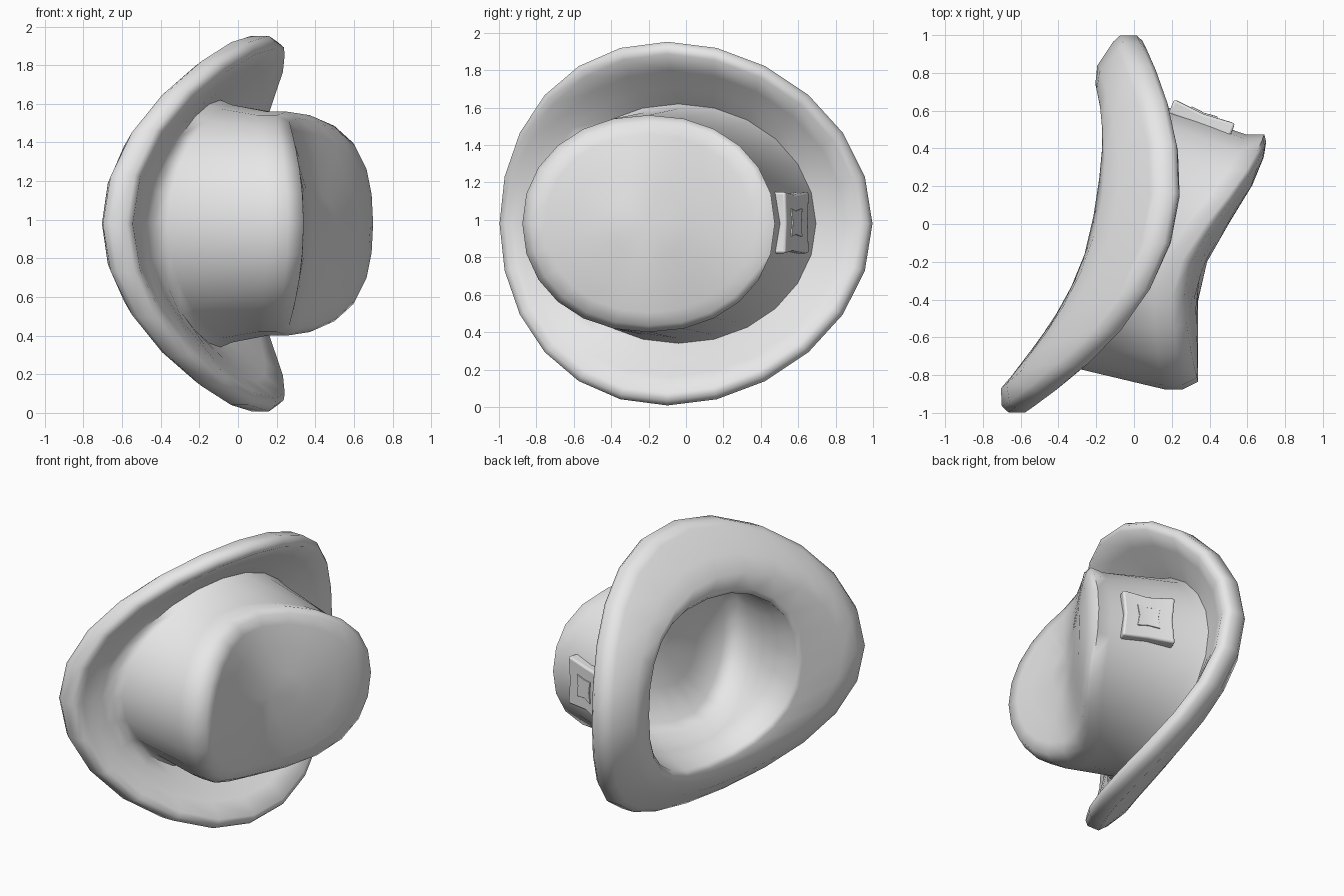
import bpy
import bmesh
from math import cos, sin, pi, radians, copysign
from mathutils import Vector

if "Cube" in bpy.data.objects:
    bpy.data.objects.remove(bpy.data.objects["Cube"], do_unlink=True)

SEGMENTS = 24
MID_Z = 0.98

grey = bpy.data.materials.new("light_grey")
grey.use_nodes = True
grey.diffuse_color = (0.8, 0.8, 0.8, 1)
grey.node_tree.nodes["Principled BSDF"].inputs["Base Color"].default_value = grey.diffuse_color


def finish(bm, name, angle):
    """Turn a bmesh into a smooth shaded grey object."""
    bmesh.ops.recalc_face_normals(bm, faces=bm.faces)
    mesh = bpy.data.meshes.new(name)
    bm.to_mesh(mesh)
    bm.free()
    mesh.materials.append(grey)
    obj = bpy.data.objects.new(name, mesh)
    bpy.context.collection.objects.link(obj)
    bpy.ops.object.select_all(action='DESELECT')
    obj.select_set(True)
    bpy.context.view_layer.objects.active = obj
    bpy.ops.object.shade_smooth_by_angle(angle=radians(angle))
    return obj


def boxy(value, power):
    """Push a sine or cosine outward, for a squarer oval."""
    return copysign(abs(value) ** power, value)


# Hat sections: each takes the angle around the crown axis, which runs along x
def rim(t, dx, inset):
    """Outer edge of the curled brim."""
    x = -0.1 + 0.295 * cos(t) - 0.22 * cos(2 * t)
    r = 1 - inset
    return Vector((x + dx, r * cos(t) - 0.1 * sin(t) ** 2, MID_Z + 0.975 * r * sin(t)))


def base(t, dx=0, grow=0):
    """Line where the crown meets the brim."""
    x = -0.19 + 0.195 * cos(t) - 0.07 * cos(2 * t)
    return Vector((x + dx, -0.04 + (0.71 + grow) * cos(t), MID_Z + (0.615 + grow) * sin(t)))


def hole(t, grow=0, dx=0):
    """Head opening on the underside."""
    x = -0.25 + 0.15 * cos(t) - 0.06 * cos(2 * t)
    return Vector((x + dx, 0.04 + (0.6 + grow) * boxy(cos(t), 0.85),
                   MID_Z + (0.57 + grow) * boxy(sin(t), 0.85)))


def cap(t, s, drop=0):
    """Dipped top of the crown, at fraction s of its radius."""
    y = -0.2 + 0.675 * s * boxy(cos(t), 0.95)
    z = 0.58 * s * boxy(sin(t), 0.95)
    u = min(max((y + 0.39) / 0.84, 0), 1)
    x = 0.34 + 0.36 * u * u * (3 - 2 * u) - 0.09 * (z / 0.58) ** 2
    return Vector((x - drop, y, MID_Z + z))


def cap_edge(t):
    return cap(t, 1, 0.01 + 0.035 * (1 - cos(t)))


def brim_mid(t, f, dx, bulge):
    """Brim surface between crown base and rim, bulging or sagging."""
    p = base(t).lerp(rim(t, 0, 0.05), f)
    p.x += dx + bulge * f * (1 - f)
    return p


sections = [
    lambda t: cap(t, 0.3), lambda t: cap(t, 0.6), lambda t: cap(t, 0.82), lambda t: cap(t, 0.94),
    cap_edge,
    lambda t: cap_edge(t) - Vector((0.1, 0, 0)),
    lambda t: base(t, 0.09),
    lambda t: base(t, 0.03, 0.025),
    lambda t: brim_mid(t, 0.35, 0.025, 0.06),
    lambda t: brim_mid(t, 0.65, 0.045, 0.06),
    lambda t: rim(t, 0.075, 0.07),
    lambda t: rim(t, 0.07, 0.03),
    lambda t: rim(t, 0.04, 0.003),
    lambda t: rim(t, -0.05, 0.003),
    lambda t: rim(t, -0.085, 0.035),
    lambda t: brim_mid(t, 0.6, -0.12, -0.14),
    lambda t: brim_mid(t, 0.25, -0.12, -0.16),
    lambda t: hole(t, 0.03, -0.025),
    hole,
    lambda t: hole(t).lerp(cap(t, 0.93, 0.1), 0.5),
    lambda t: cap(t, 0.92, 0.17),
    lambda t: cap(t, 0.83, 0.1),
    lambda t: cap(t, 0.45, 0.07),
]

# Hat: crown, brim and lining as one closed skin
bm = bmesh.new()
angles = [2 * pi * i / SEGMENTS for i in range(SEGMENTS)]
rings = [[bm.verts.new(section(t)) for t in angles] for section in sections]
for a, b in zip(rings, rings[1:]):
    for i in range(SEGMENTS):
        j = (i + 1) % SEGMENTS
        bm.faces.new((a[i], a[j], b[j], b[i]))
for ring, drop in ((rings[0], 0), (rings[-1], 0.07)):
    centre = bm.verts.new(cap(0, 0, drop))
    for i in range(SEGMENTS):
        bm.faces.new((ring[i], ring[(i + 1) % SEGMENTS], centre))
finish(bm, "hat", 75)

# Buckle: local frame lying on the back wall of the crown
ALONG = Vector((0.93, -0.37, 0)).normalized()
ACROSS = Vector((0, 0, 1))
OUT = Vector((0.37, 0.93, 0)).normalized()
BUCKLE = Vector((0.355, 0.548, 0.985))


def pinched_plate(name, half_u, half_v, pinch, low, high, dish, bevel):
    """Plate with four corners, pinched-in sides and a dished face."""
    bm = bmesh.new()
    u, v = half_u, half_v
    outline = [(u, v), (0, v - pinch), (-u, v), (-u + pinch, 0),
               (-u, -v), (0, -v + pinch), (u, -v), (u - pinch, 0)]

    def point(a, b, h):
        return bm.verts.new(BUCKLE + ALONG * a + ACROSS * b + OUT * h)

    bottom = [point(a, b, low) for a, b in outline]
    top = [point(a, b, high if a else high - dish) for a, b in outline]
    middle = point(0, 0, high - dish)
    bm.faces.new(bottom)
    for i in range(8):
        j = (i + 1) % 8
        bm.faces.new((bottom[i], bottom[j], top[j], top[i]))
        bm.faces.new((top[i], top[j], middle))
    obj = finish(bm, name, 40)
    mod = obj.modifiers.new("soft_edges", 'BEVEL')
    mod.width = bevel
    mod.segments = 3
    mod.limit_method = 'ANGLE'


pinched_plate("buckle_plate", 0.175, 0.165, 0.015, -0.03, 0.052, 0.015, 0.014)
pinched_plate("buckle_centre", 0.075, 0.075, 0.012, 0.02, 0.051, 0.007, 0.002)
